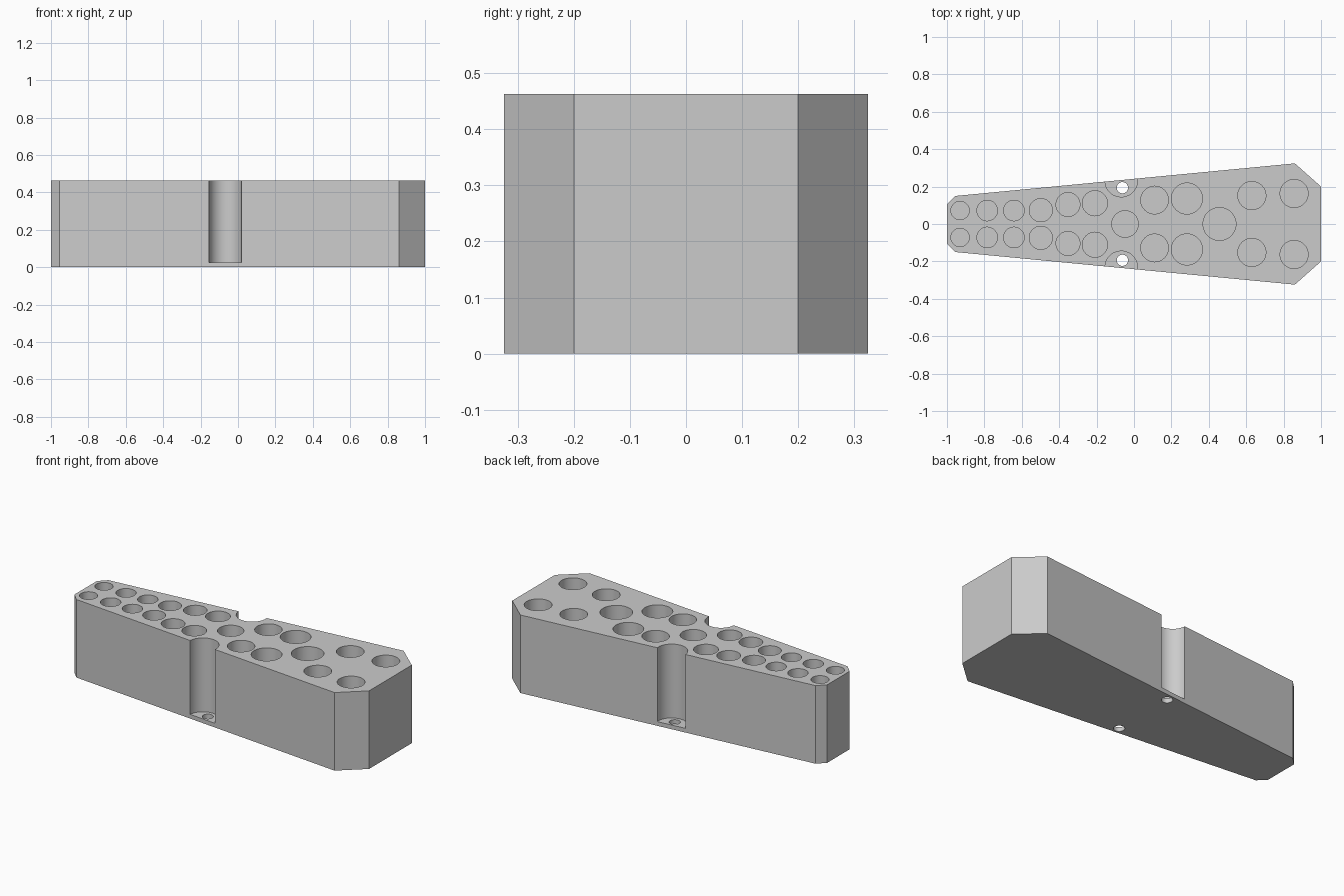
import bpy
import bmesh
from math import radians

default_cube = bpy.data.objects.get("Cube")
if default_cube:
    bpy.data.objects.remove(default_cube, do_unlink=True)

HEIGHT = 0.463
FLOOR = 0.025  # thickness left below the pockets

grey = bpy.data.materials.new("light grey")
grey.use_nodes = True
grey.diffuse_color = (0.6, 0.6, 0.6, 1)
grey.node_tree.nodes["Principled BSDF"].inputs["Base Color"].default_value = (0.6, 0.6, 0.6, 1)


def add_object(name, bm):
    bmesh.ops.recalc_face_normals(bm, faces=bm.faces)
    mesh = bpy.data.meshes.new(name)
    bm.to_mesh(mesh)
    bm.free()
    mesh.materials.append(grey)
    obj = bpy.data.objects.new(name, mesh)
    bpy.context.collection.objects.link(obj)
    return obj


def extruded(name, outline, height):
    bm = bmesh.new()
    base = bm.faces.new([bm.verts.new((x, y, 0)) for x, y in outline])
    top = bmesh.ops.extrude_face_region(bm, geom=[base])["geom"]
    for v in top:
        if isinstance(v, bmesh.types.BMVert):
            v.co.z = height
    return add_object(name, bm)


def cylinders(name, spots, low, high):
    bm = bmesh.new()
    for x, y, r in spots:
        made = bmesh.ops.create_cone(bm, cap_ends=True, segments=48,
                                     radius1=r, radius2=r, depth=high - low)
        bmesh.ops.translate(bm, verts=made["verts"], vec=(x, y, (low + high) / 2))
    return add_object(name, bm)


def cut(target, cutter):
    mod = target.modifiers.new(cutter.name, 'BOOLEAN')
    mod.operation = 'DIFFERENCE'
    mod.solver = 'EXACT'
    mod.object = cutter
    bpy.context.view_layer.objects.active = target
    bpy.ops.object.modifier_apply(modifier=mod.name)
    bpy.data.objects.remove(cutter, do_unlink=True)


def mirrored(spots):
    return [(x, side * y, r) for x, y, r in spots for side in (1, -1)]


# Tapered block with chamfered corners
half = [(-1, 0.105), (-0.955, 0.15), (0.86, 0.324), (1, 0.2)]
outline = half + [(x, -y) for x, y in reversed(half)]
block = extruded("holder_block", outline, HEIGHT)

# Paired and central storage pockets
pairs = [(-0.93, 0.072, 0.049), (-0.785, 0.072, 0.055), (-0.642, 0.072, 0.055),
         (-0.498, 0.074, 0.062), (-0.353, 0.104, 0.064), (-0.209, 0.111, 0.067),
         (0.11, 0.128, 0.074), (0.283, 0.136, 0.083), (0.63, 0.152, 0.075),
         (0.856, 0.163, 0.075)]
centre = [(-0.048, 0, 0.071), (0.457, 0, 0.088)]
cut(block, cylinders("pocket_cutter", mirrored(pairs) + centre, FLOOR, HEIGHT + 0.1))

# Side recesses with through holes for screws
cut(block, cylinders("recess_cutter", mirrored([(-0.068, 0.232, 0.087)]), FLOOR, HEIGHT + 0.1))
cut(block, cylinders("screw_cutter", mirrored([(-0.062, 0.194, 0.03)]), -0.1, 0.1))

# Smooth bores, crisp edges
bpy.ops.object.select_all(action='DESELECT')
block.select_set(True)
bpy.context.view_layer.objects.active = block
bpy.ops.object.shade_smooth_by_angle(angle=radians(30))
